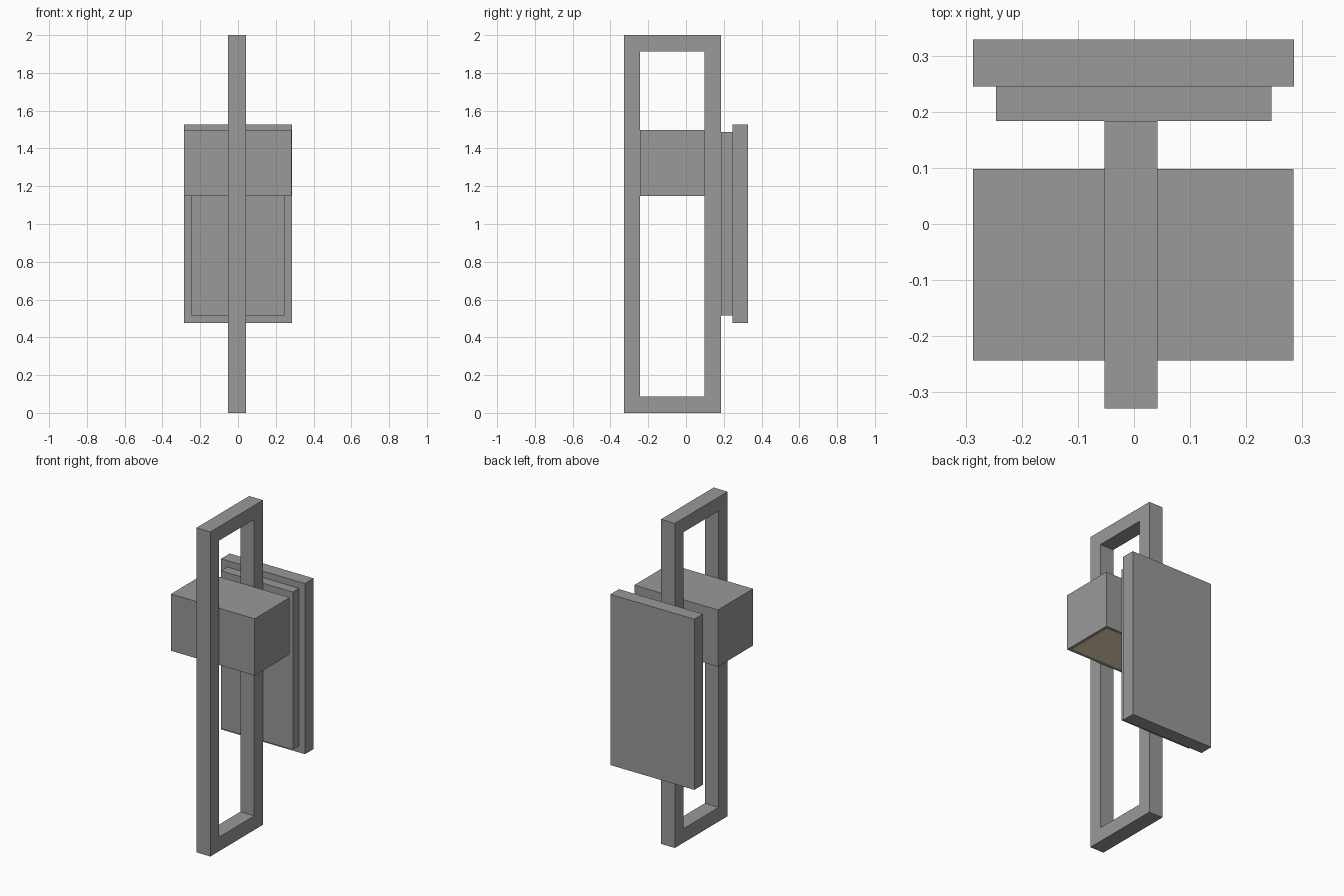
import bpy, bmesh

if "Cube" in bpy.data.objects:
    bpy.data.objects.remove(bpy.data.objects["Cube"])


def material(name, color):
    mat = bpy.data.materials.new(name)
    mat.diffuse_color = (*color, 1)
    mat.use_nodes = True
    mat.node_tree.nodes["Principled BSDF"].inputs["Base Color"].default_value = mat.diffuse_color
    return mat


dark = material("dark_metal", (0.32, 0.32, 0.32))
warm = material("warm_diffuser", (0.88, 0.72, 0.5))


def finish(name, bm):
    bmesh.ops.recalc_face_normals(bm, faces=bm.faces)
    mesh = bpy.data.meshes.new(name)
    bm.to_mesh(mesh)
    bm.free()
    mesh.materials.append(dark)
    obj = bpy.data.objects.new(name, mesh)
    bpy.context.collection.objects.link(obj)
    return obj


def box_bmesh(x, y, z):
    bm = bmesh.new()
    bmesh.ops.create_cube(bm, size=1)
    for v in bm.verts:
        v.co = [lo + (c + 0.5) * (hi - lo) for c, (lo, hi) in zip(v.co, (x, y, z))]
    return bm


def box(name, x, y, z):
    return finish(name, box_bmesh(x, y, z))


def rect_ring(name, x, outer, inner):
    """Rectangular frame in the yz plane, extruded along x."""
    bm = bmesh.new()
    loops = []
    for y0, y1, z0, z1 in (outer, inner):
        corners = ((y0, z0), (y1, z0), (y1, z1), (y0, z1))
        loops.append([bm.verts.new((x[0], y, z)) for y, z in corners])
    o, n = loops
    faces = [bm.faces.new((o[i], o[(i + 1) % 4], n[(i + 1) % 4], n[i])) for i in range(4)]
    ext = bmesh.ops.extrude_face_region(bm, geom=faces, use_keep_orig=True)
    verts = [g for g in ext["geom"] if isinstance(g, bmesh.types.BMVert)]
    bmesh.ops.translate(bm, verts=verts, vec=(x[1] - x[0], 0, 0))
    return finish(name, bm)


# Tall open loop that carries the lamp
rect_ring("loop_frame", (-0.053, 0.042),
          (-0.329, 0.184, 0, 2), (-0.243, 0.098, 0.087, 1.914))

# Lamp housing: box whose underside has an inset, warm diffuser panel
bm = box_bmesh((-0.287, 0.284), (-0.243, 0.098), (1.147, 1.497))
bm.normal_update()
bottom = min(bm.faces, key=lambda f: f.calc_center_median().z)
bmesh.ops.inset_region(bm, faces=[bottom], thickness=0.03)
bottom.material_index = 1
housing = finish("lamp_housing", bm)
housing.data.materials.append(warm)

# Wall mount: inner spacer and larger back plate
box("mount_spacer", (-0.246, 0.245), (0.184, 0.245), (0.516, 1.488))
box("back_plate", (-0.287, 0.285), (0.245, 0.329), (0.476, 1.528))
